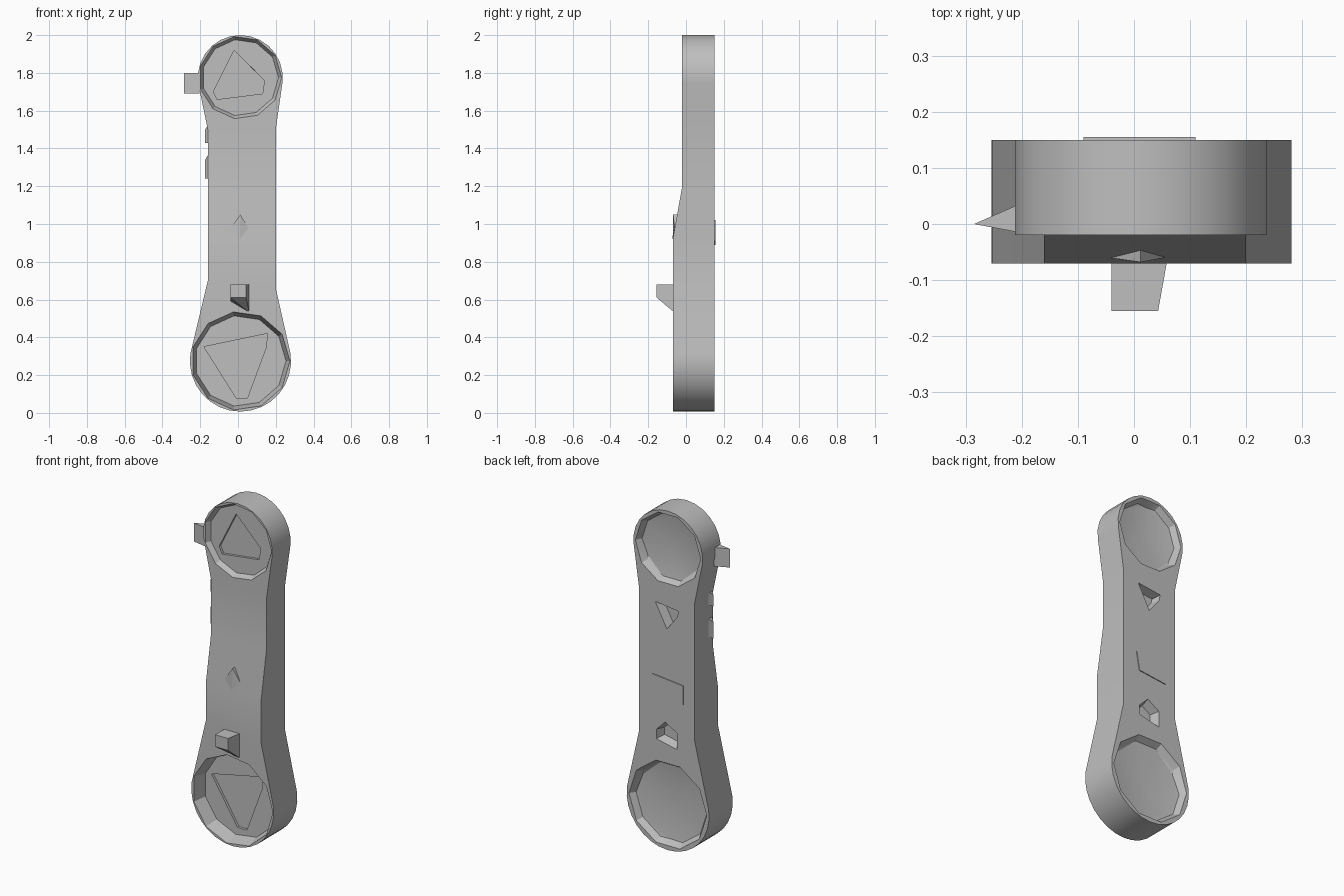
import bpy, bmesh, math
from mathutils import Vector

cube = bpy.data.objects.get("Cube")
if cube:
    bpy.data.objects.remove(cube)

grey = bpy.data.materials.new("plain_grey")
grey.use_nodes = True
grey.diffuse_color = (0.52, 0.52, 0.52, 1)
grey.node_tree.nodes["Principled BSDF"].inputs["Base Color"].default_value = (0.52, 0.52, 0.52, 1)

LOW, LOW_R = (0.013, 0.275), 0.268
TOP, TOP_R = (0.012, 1.775), 0.225
BACK = 0.15
FLOOR = 0.01


def make_object(name, bm):
    bmesh.ops.recalc_face_normals(bm, faces=bm.faces)
    mesh = bpy.data.meshes.new(name)
    bm.to_mesh(mesh)
    bm.free()
    mesh.materials.append(grey)
    obj = bpy.data.objects.new(name, mesh)
    bpy.context.collection.objects.link(obj)
    return obj


def hull(name, points):
    """Convex solid around a few points."""
    bm = bmesh.new()
    for p in points:
        bm.verts.new(p)
    bmesh.ops.convex_hull(bm, input=bm.verts)
    return make_object(name, bm)


def ring(centre, radius, y, count, turn=0.0):
    return [(centre[0] + radius * math.cos(math.radians(turn + 360 * i / count)), y,
             centre[1] + radius * math.sin(math.radians(turn + 360 * i / count))) for i in range(count)]


def arc(centre, radius, start, end, steps):
    return [(centre[0] + radius * math.cos(math.radians(start + (end - start) * i / steps)),
             centre[1] + radius * math.sin(math.radians(start + (end - start) * i / steps)))
            for i in range(steps + 1)]


def cut(target, cutter):
    cutter.hide_render = True
    mod = target.modifiers.new(cutter.name, "BOOLEAN")
    mod.operation = "DIFFERENCE"
    mod.solver = "EXACT"
    mod.object = cutter
    bpy.context.view_layer.objects.active = target
    bpy.ops.object.modifier_apply(modifier=mod.name)
    bpy.data.objects.remove(cutter)


# Arm body: outline with two round ends, stepped back toward the top
outline = (arc(LOW, LOW_R, 172, 368, 16) + [(0.2, 0.66), (0.2, 1.5)]
           + arc(TOP, TOP_R, -8, 188, 14) + [(-0.16, 1.5), (-0.16, 0.7)])
bm = bmesh.new()
front = bm.faces.new([bm.verts.new((x, -0.07, z)) for x, z in outline])
made = bmesh.ops.extrude_face_region(bm, geom=[front])
for v in made["geom"]:
    if isinstance(v, bmesh.types.BMVert):
        v.co.y = BACK
for z in (0.92, 1.2):
    bmesh.ops.bisect_plane(bm, geom=bm.verts[:] + bm.edges[:] + bm.faces[:],
                           plane_co=(0, 0, z), plane_no=(0, 0, 1))
for v in bm.verts:
    if v.co.y < 0 and v.co.z > 1.1:
        v.co.y = -0.02
arm = make_object("arm", bm)

# Recesses in both ends: flat dishes in front, shallow three-sided pits in the back
for label, c, r, face, turn in (("lower", LOW, LOW_R, -0.07, -90), ("upper", TOP, TOP_R, -0.02, 90)):
    cut(arm, hull(label + "_front_dish",
                  ring(c, r * 0.98, face - 0.002, 11) + ring(c, r * 0.9, FLOOR, 11)))
    cut(arm, hull(label + "_back_pit",
                  ring(c, r * 0.95, BACK + 0.003, 10) + ring(c, r * 0.86, BACK - 0.035, 10)
                  + ring(c, r * 0.83, BACK - 0.045, 3, turn)
                  + [(c[0], BACK - 0.065, c[1])]))

# Irregular shallow pockets in the front dishes
pockets = {
    "lower_pocket": [(-0.18, 0.35), (0.155, 0.42), (0.15, 0.35), (0.05, 0.08), (-0.01, 0.08)],
    "upper_pocket": [(-0.02, 1.92), (-0.13, 1.7), (-0.11, 1.66), (0.13, 1.69), (0.14, 1.76)],
}
for name, pts in pockets.items():
    cut(arm, hull(name, [(x, y, z) for x, z in pts for y in (FLOOR - 0.01, FLOOR + 0.015)]))

# Small dents in the back
dents = {
    "upper_dent": [(0.1, 1.45), (-0.06, 1.43), (-0.05, 1.39), (0.02, 1.3)],
    "lower_dent": [(0.03, 0.76), (-0.05, 0.71), (-0.05, 0.61), (0.09, 0.64), (0.09, 0.7)],
}
for name, pts in dents.items():
    mid = sum((Vector(p) for p in pts), Vector((0, 0))) / len(pts)
    inner = [mid.lerp(Vector(p), 0.7) for p in pts]
    cut(arm, hull(name, [(x, BACK + 0.01, z) for x, z in pts] + [(p.x, BACK - 0.05, p.y) for p in inner]))

bpy.ops.object.select_all(action="DESELECT")
arm.select_set(True)
bpy.context.view_layer.objects.active = arm
bpy.ops.object.shade_smooth_by_angle(angle=math.radians(16))

# Front peg with a sloping underside
hull("front_peg", [(x, -0.155, z) for x in (-0.04, 0.043) for z in (0.61, 0.68)]
     + [(-0.04, -0.06, 0.59), (0.06, -0.06, 0.53), (0.06, -0.06, 0.68), (-0.04, -0.06, 0.68)])

# Small ridge on the front slope
hull("front_ridge", [(0.012, -0.068, 1.05), (-0.045, -0.06, 0.97), (0.055, -0.06, 0.98),
                     (0.012, -0.03, 1.05), (0.01, -0.0705, 0.92)])

# Side tab near the top, narrowing to a vertical edge
hull("side_tab", [(-0.285, 0.0, z) for z in (1.69, 1.8)]
     + [(-0.205, y, z) for y in (-0.015, 0.035) for z in (1.69, 1.8)])

# Two low nubs along the front edge of the same side
for i, (low, high) in enumerate(((1.24, 1.37), (1.43, 1.53))):
    hull("side_nub_%d" % (i + 1), [(-0.174, -0.005, low), (-0.174, -0.005, high - 0.03),
                                   (-0.155, -0.019, low), (-0.155, -0.019, high),
                                   (-0.155, 0.03, low + 0.02), (-0.155, 0.03, high)])

# Thin plate on the back
hull("back_plate", [(x, y, z) for x, z in ((-0.09, 0.89), (-0.09, 1.0), (0.11, 1.02), (0.09, 0.91))
                    for y in (BACK - 0.004, BACK + 0.005)])
